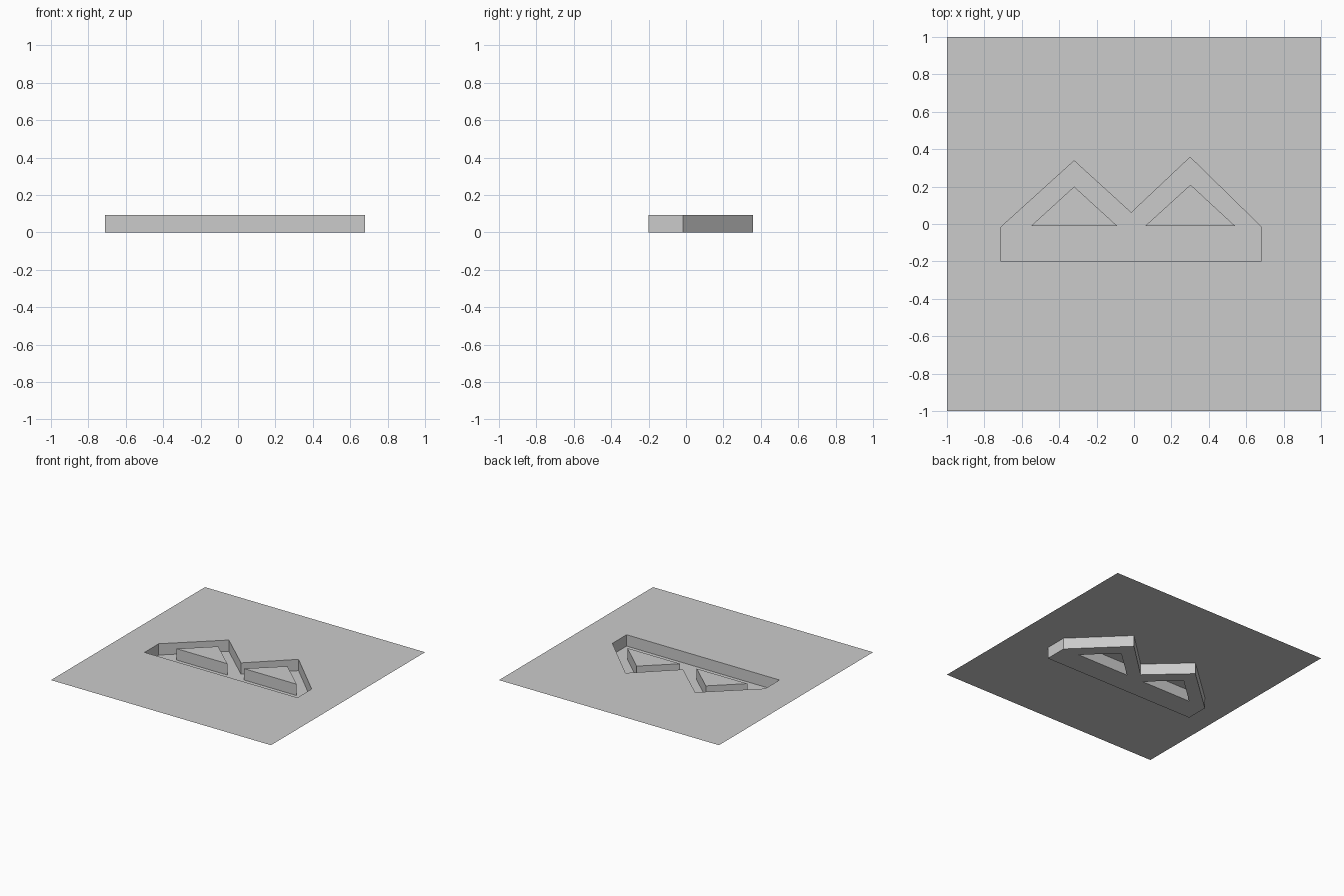
import bpy
import bmesh

cube = bpy.data.objects.get("Cube")
if cube:
    bpy.data.objects.remove(cube)

TOP, FLOOR = 0.093, 0.0
SHEET = [(-1, -1), (1, -1), (1, 1), (-1, 1)]
RECESS = [(-0.71, -0.2), (0.68, -0.2), (0.68, -0.015), (0.3, 0.357),
          (-0.015, 0.06), (-0.32, 0.338), (-0.71, -0.015)]
ISLANDS = [[(-0.55, -0.01), (-0.09, -0.01), (-0.32, 0.2)],
           [(0.06, -0.01), (0.54, -0.01), (0.302, 0.21)]]

bm = bmesh.new()


def ring(points, z):
    """Closed loop of edges at one height."""
    verts = [bm.verts.new((x, y, z)) for x, y in points]
    edges = [bm.edges.new((a, b)) for a, b in zip(verts, verts[1:] + verts[:1])]
    return verts, edges


def fill(*rings):
    """Flat surface inside the first ring, with the others as holes."""
    edges = [e for _, ring_edges in rings for e in ring_edges]
    bmesh.ops.triangle_fill(bm, edges=edges, use_beauty=True, normal=(0, 0, 1))


def walls(upper, lower):
    """Vertical faces joining two matching rings."""
    a, b = upper[0], lower[0]
    for i in range(len(a)):
        j = (i + 1) % len(a)
        bm.faces.new((a[i], a[j], b[j], b[i]))


# Surrounding sheet with the recess opening
rim = ring(RECESS, TOP)
fill(ring(SHEET, TOP), rim)

# Recessed floor, pierced by the two hollow islands
floor_rim = ring(RECESS, FLOOR)
tops = [ring(points, TOP) for points in ISLANDS]
bases = [ring(points, FLOOR) for points in ISLANDS]
fill(floor_rim, *bases)

# Side walls and island tops
walls(rim, floor_rim)
for top, base in zip(tops, bases):
    walls(top, base)
    bm.faces.new(top[0])

# Consistent orientation, sheet facing up
bmesh.ops.recalc_face_normals(bm, faces=bm.faces[:])
if sum(f.normal.z * f.calc_area() for f in bm.faces) < 0:
    bmesh.ops.reverse_faces(bm, faces=bm.faces[:])

mesh = bpy.data.meshes.new("recessed_sheet")
bm.to_mesh(mesh)
bm.free()
sheet = bpy.data.objects.new("recessed_sheet", mesh)
bpy.context.collection.objects.link(sheet)

grey = bpy.data.materials.new("light_grey")
grey.use_nodes = True
colour = (0.6, 0.6, 0.6, 1)
grey.diffuse_color = colour
grey.node_tree.nodes["Principled BSDF"].inputs["Base Color"].default_value = colour
mesh.materials.append(grey)
